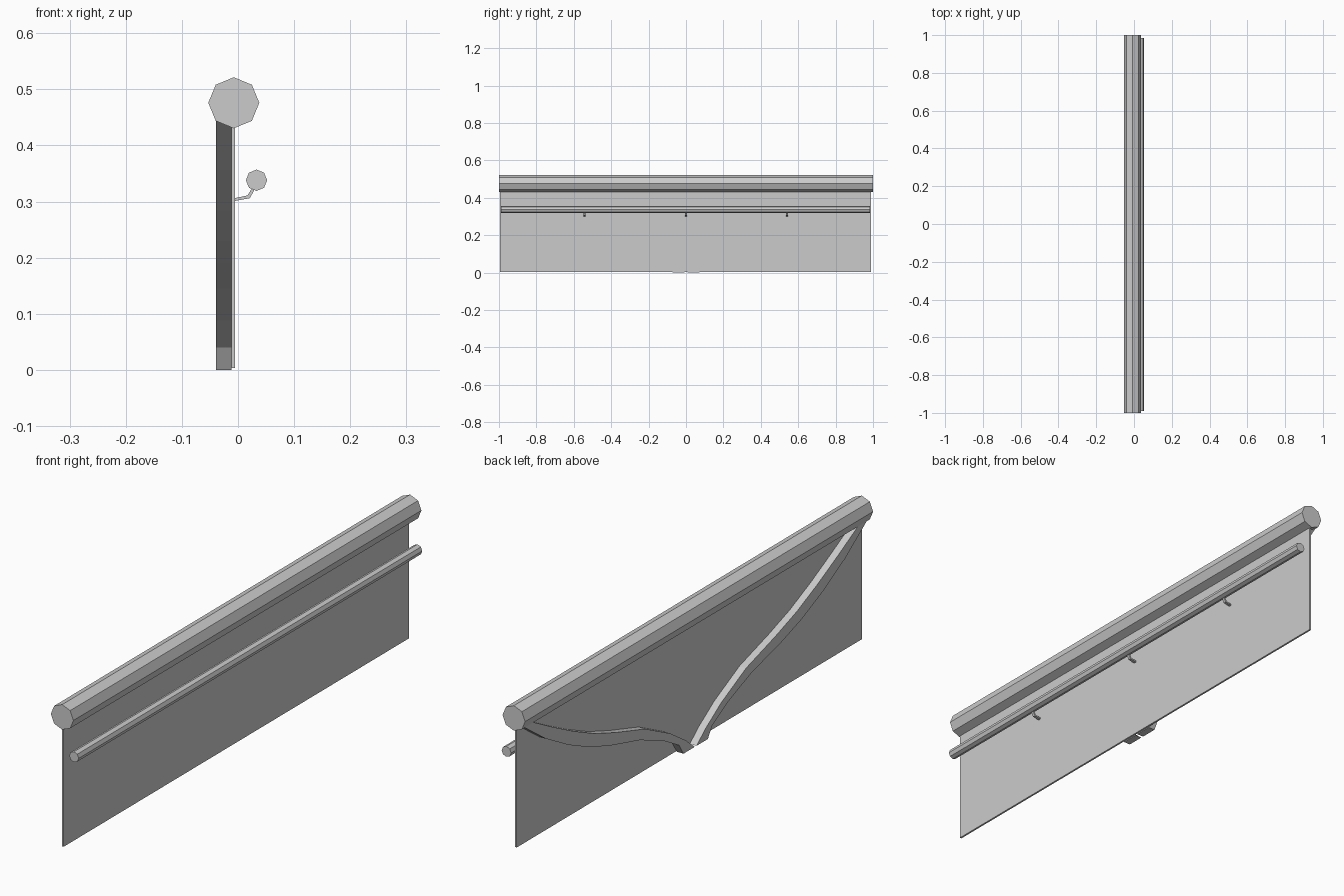
import bpy, bmesh, math
from mathutils import Vector

if "Cube" in bpy.data.objects:
    bpy.data.objects.remove(bpy.data.objects["Cube"])


def prism(name, points, to_start, depth):
    """Extrude a flat outline: to_start maps (a, b) to 3D, depth is the sweep."""
    bm = bmesh.new()
    face = bm.faces.new([bm.verts.new(to_start(a, b)) for a, b in points])
    new = bmesh.ops.extrude_face_region(bm, geom=[face])["geom"]
    verts = [v for v in new if isinstance(v, bmesh.types.BMVert)]
    bmesh.ops.translate(bm, vec=Vector(depth), verts=verts)
    bmesh.ops.recalc_face_normals(bm, faces=bm.faces)
    me = bpy.data.meshes.new(name)
    bm.to_mesh(me)
    bm.free()
    ob = bpy.data.objects.new(name, me)
    bpy.context.collection.objects.link(ob)
    return ob


def along_y(name, points, y0, y1):
    return prism(name, points, lambda x, z: (x, y0, z), (0, y1 - y0, 0))


def octagon(cx, cz, r):
    return [(cx + r * math.cos(i * math.pi / 4), cz + r * math.sin(i * math.pi / 4))
            for i in range(8)]


# Thick top rail and thinner hand rail
along_y("top_rail", octagon(-0.0075, 0.476, 0.0455), -1, 1)
along_y("hand_rail", octagon(0.033, 0.338, 0.019), -0.99, 0.985)

# Thin panel
along_y("panel", [(-0.012, 0.003), (-0.005, 0.003), (-0.005, 0.434), (-0.012, 0.434)],
        -0.995, 0.99)

# Bent brackets holding the hand rail
bracket = [(-0.006, 0.301), (0.021, 0.306), (0.030, 0.322),
           (0.025, 0.324), (0.017, 0.311), (-0.006, 0.306)]
for i, y in enumerate((-0.543, 0, 0.541)):
    along_y(f"bracket_{i + 1}", bracket, y - 0.0055, y + 0.0055)

# Curved brace behind the panel, mirrored about the centre
upper = [(0.005, 0), (0.055, 0.042), (0.145, 0.102), (0.29, 0.174), (0.46, 0.226),
         (0.58, 0.268), (0.70, 0.322), (0.82, 0.383), (0.935, 0.445)]
lower = [(0.07, 0), (0.095, 0.04), (0.18, 0.088), (0.32, 0.145), (0.49, 0.19),
         (0.61, 0.230), (0.73, 0.284), (0.86, 0.356), (0.985, 0.445)]
brace = prism("curved_brace", upper + lower[::-1],
              lambda y, z: (-0.039, y, z), (0.027, 0, 0))
mirror = brace.modifiers.new("mirror", "MIRROR")
mirror.use_axis = (False, True, False)
